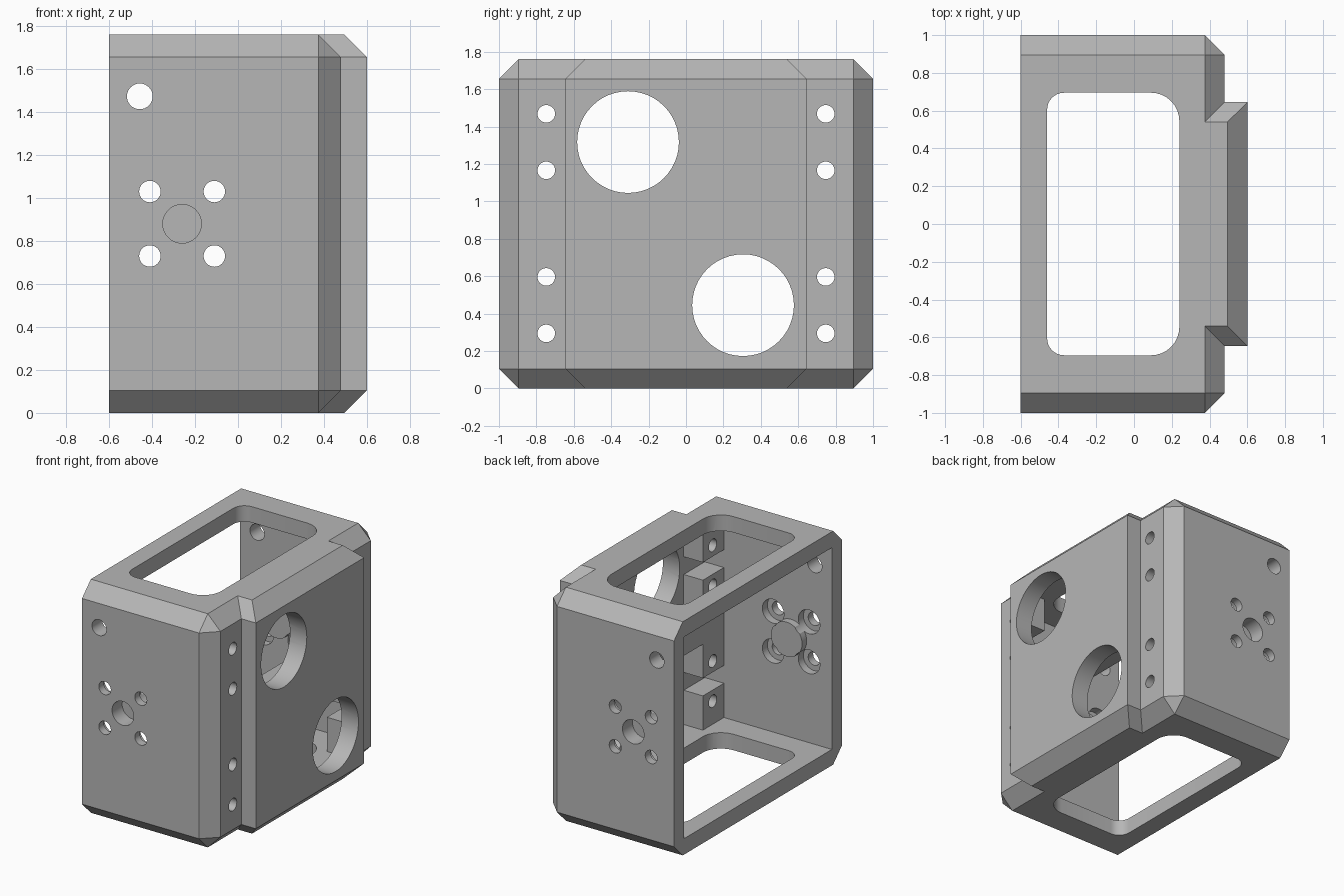
import bpy, bmesh
from math import cos, sin, pi
from mathutils import Vector

if "Cube" in bpy.data.objects:
    bpy.data.objects.remove(bpy.data.objects["Cube"], do_unlink=True)

grey = bpy.data.materials.new("light_grey")
grey.use_nodes = True
colour = (0.47, 0.47, 0.47, 1)
grey.diffuse_color = colour
grey.node_tree.nodes["Principled BSDF"].inputs["Base Color"].default_value = colour

H, C, WALL = 1.76, 0.105, 0.12      # height, chamfer, wall thickness
BACK, FLANGE, FACE = -0.6, 0.48, 0.6
INNER, POCKET = 0.3, 0.46           # inner face and pocket floor of the mounting wall
SIGNS = (-1, 1)


def hull(name, points):
    """Convex solid around the given points."""
    bm = bmesh.new()
    for p in points:
        bm.verts.new(p)
    bmesh.ops.convex_hull(bm, input=bm.verts[:])
    bmesh.ops.dissolve_limit(bm, angle_limit=0.001, verts=bm.verts[:], edges=bm.edges[:])
    bmesh.ops.recalc_face_normals(bm, faces=bm.faces[:])
    mesh = bpy.data.meshes.new(name)
    bm.to_mesh(mesh)
    bm.free()
    mesh.materials.append(grey)
    obj = bpy.data.objects.new(name, mesh)
    bpy.context.collection.objects.link(obj)
    return obj


def box(name, xs, ys, zs):
    return hull(name, [(x, y, z) for x in xs for y in ys for z in zs])


def cylinder(name, axis, a, b, radius, ends, sides=32):
    """Cylinder along x or y; a, b are the centre in the other two axes."""
    pts = []
    for e in ends:
        for i in range(sides):
            t = 2 * pi * i / sides
            u, v = a + radius * cos(t), b + radius * sin(t)
            pts.append((e, u, v) if axis == "x" else (u, e, v))
    return hull(name, pts)


def combine(target, tool, operation="DIFFERENCE"):
    mod = target.modifiers.new("bool", "BOOLEAN")
    mod.operation, mod.solver, mod.object = operation, "EXACT", tool
    bpy.ops.object.select_all(action="DESELECT")
    bpy.context.view_layer.objects.active = target
    target.select_set(True)
    bpy.ops.object.modifier_apply(modifier=mod.name)
    bpy.data.objects.remove(tool, do_unlink=True)


# Chamfered outer shell
shell, plate = [], []
for sy in SIGNS:
    for top in (0, 1):
        z0, z1 = (H, H - C) if top else (0, C)
        shell += [(BACK, sy * (1 - C), z0), (BACK, sy, z1),
                  (FLANGE - C, sy * (1 - C), z0), (FLANGE - C, sy, z1),
                  (FLANGE, sy * (1 - C), z1)]
        plate += [(0.26, sy * 0.54, z0), (0.26, sy * (0.54 + C), z1),
                  (FACE - C, sy * 0.54, z0), (FACE, sy * (0.54 + C), z1)]
housing = hull("housing", shell)

# Raised face plate
combine(housing, hull("face_plate", plate), "UNION")

# Cavity open at the back
combine(housing, box("cavity", (BACK - 0.2, INNER), (-0.88, 0.88), (WALL, H - WALL)))

# Two pockets with side slots, round windows and screw holes in the mounting wall
for y, z, floor, ceiling in ((-0.31, 1.317, 0.993, H - WALL), (0.305, 0.445, WALL, 0.767)):
    combine(housing, box("pocket", (0.2, POCKET), (-0.63, 0.63), (floor, ceiling)))
    combine(housing, box("slot", (0.2, POCKET), (-0.88, 0.88), (z - 0.067, z + 0.067)))
    combine(housing, cylinder("window", "x", y, z, 0.272, (0.2, 0.8), 48))
    for sy in SIGNS:
        for dz in (-0.151, 0.151):
            combine(housing, cylinder("screw_hole", "x", sy * 0.747, z + dz, 0.047, (0.2, 0.8)))

# Rounded openings through top and bottom
outline = []
for cx, sx, r in ((-0.46, -1, 0.09), (0.24, 1, 0.15)):
    for sy in SIGNS:
        for i in range(9):
            t = i * pi / 16
            outline.append((cx - sx * r * (1 - cos(t)), sy * (0.695 - r * (1 - sin(t)))))
for za, zb in ((-0.2, WALL + 0.01), (H - WALL - 0.01, H + 0.2)):
    combine(housing, hull("opening", [(x, y, z) for x, y in outline for z in (za, zb)]))

# Side walls: inner boss with blind hole, counterbored holes, corner hole
PX, PZ = -0.26, 0.88
for sy in SIGNS:
    combine(housing, cylinder("boss", "y", PX, PZ, 0.13, (sy * 0.95, sy * 0.825)), "UNION")
    combine(housing, cylinder("blind_hole", "y", PX, PZ, 0.09, (sy * 1.1, sy * 0.88)))
    combine(housing, cylinder("corner_hole", "y", -0.457, 1.473, 0.06, (sy * 1.1, sy * 0.8)))
    for dx in (-0.15, 0.15):
        for dz in (-0.15, 0.15):
            combine(housing, cylinder("bore", "y", PX + dx, PZ + dz, 0.05, (sy * 1.1, sy * 0.75)))
            combine(housing, cylinder("counterbore", "y", PX + dx, PZ + dz, 0.09,
                                      (sy * 0.94, sy * 0.75)))

# Smooth bores, sharp edges
bpy.ops.object.select_all(action="DESELECT")
housing.select_set(True)
bpy.context.view_layer.objects.active = housing
bpy.ops.object.shade_smooth_by_angle(angle=pi / 7)
